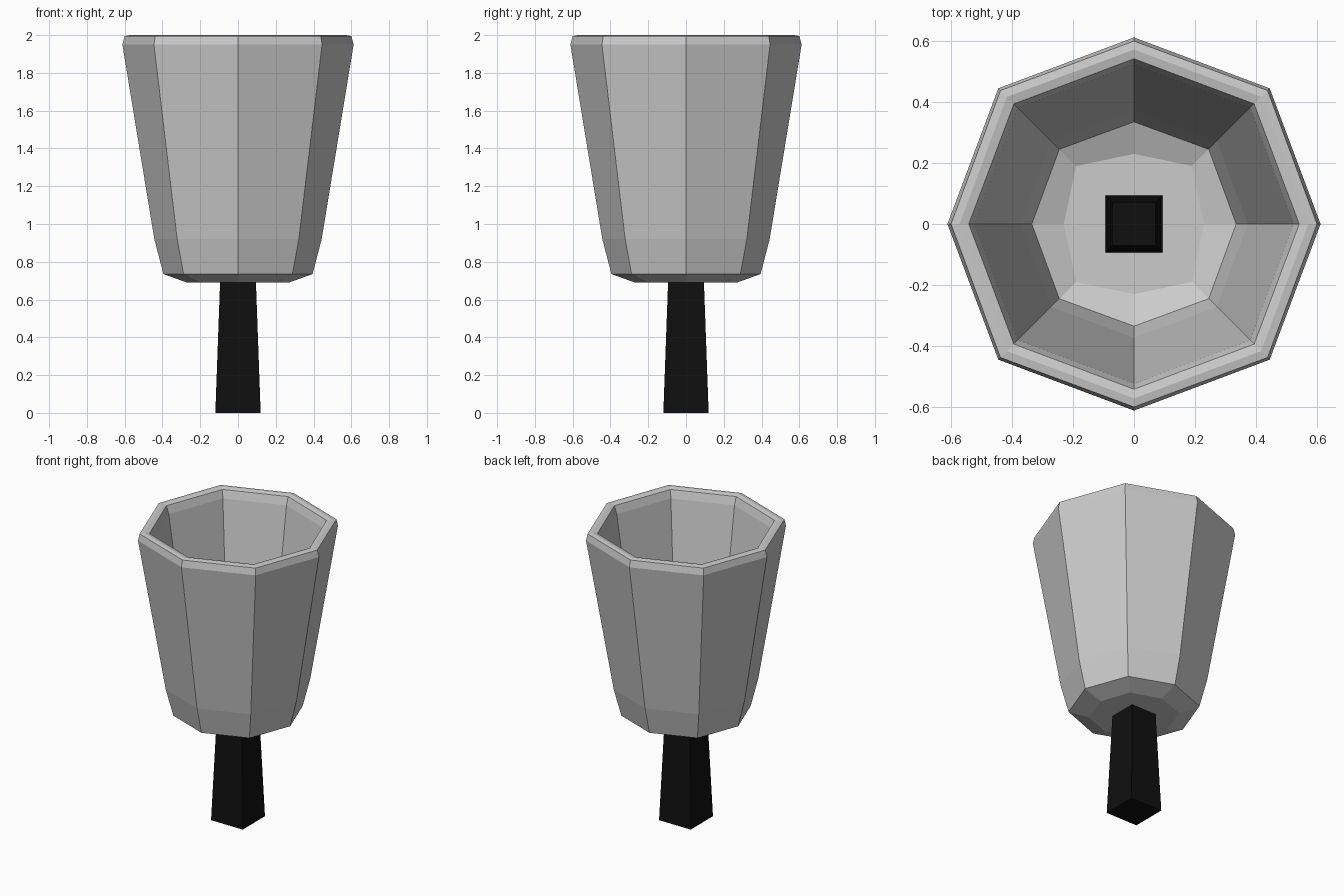
import bpy, bmesh, math

if "Cube" in bpy.data.objects:
    bpy.data.objects.remove(bpy.data.objects["Cube"])


def finish(bm, name, color=None):
    bmesh.ops.recalc_face_normals(bm, faces=bm.faces)
    mesh = bpy.data.meshes.new(name)
    bm.to_mesh(mesh)
    bm.free()
    obj = bpy.data.objects.new(name, mesh)
    bpy.context.collection.objects.link(obj)
    if color:
        mat = bpy.data.materials.new(name + "_material")
        mat.diffuse_color = color
        mat.use_nodes = True
        mat.node_tree.nodes["Principled BSDF"].inputs["Base Color"].default_value = mat.diffuse_color
        mesh.materials.append(mat)
    return obj


def loft(rings):
    """Skin a list of closed rings and cap both ends."""
    bm = bmesh.new()
    loops = [[bm.verts.new(p) for p in ring] for ring in rings]
    n = len(loops[0])
    for a, b in zip(loops, loops[1:]):
        for i in range(n):
            j = (i + 1) % n
            bm.faces.new((a[i], a[j], b[j], b[i]))
    bm.faces.new(loops[0])
    bm.faces.new(loops[-1])
    return bm


def octagon(r, d, z):
    """Eight-sided ring: radius r on the axes, corners at (d, d)."""
    radii = (r, d * math.sqrt(2))
    return [(radii[i % 2] * math.cos(i * math.pi / 4),
             radii[i % 2] * math.sin(i * math.pi / 4), z) for i in range(8)]


def square(h, z):
    return [(-h, -h, z), (h, -h, z), (h, h, z), (-h, h, z)]


# Thick-walled cup: underside, outer wall, rim, inner wall, floor
cup_profile = [
    (0.27, 0.20, 0.69), (0.395, 0.288, 0.735), (0.443, 0.322, 0.92),
    (0.612, 0.445, 1.95), (0.60, 0.438, 1.995), (0.572, 0.417, 2.0),
    (0.542, 0.394, 1.993), (0.524, 0.381, 1.94), (0.373, 0.272, 0.94),
    (0.335, 0.245, 0.785), (0.23, 0.19, 0.75),
]
finish(loft([octagon(*p) for p in cup_profile]), "cup")

# Tapered square handle running up into the cup
finish(loft([square(0.12, 0), square(0.07, 1.38)]), "handle",
       (0.005, 0.005, 0.005, 1))
